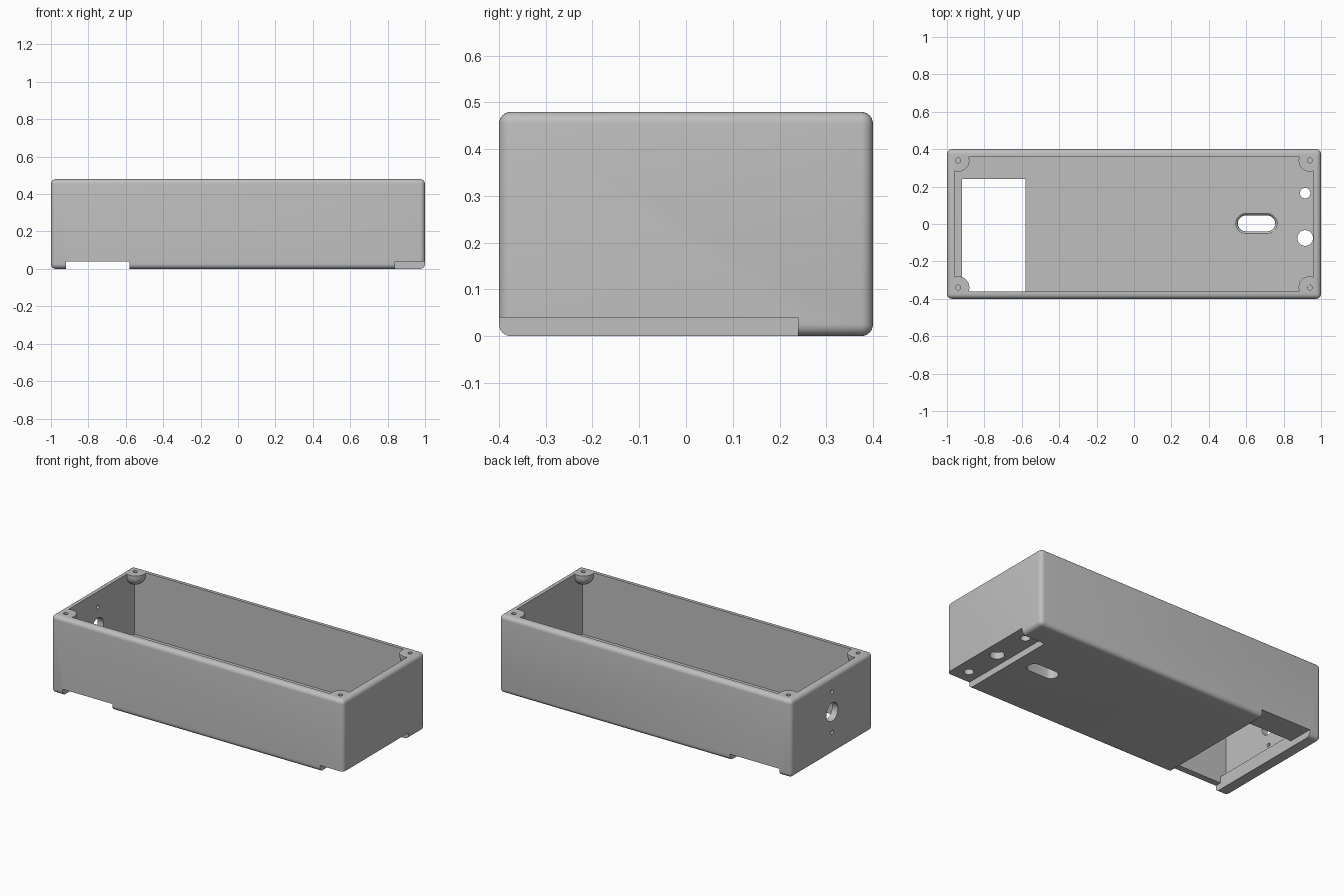
import bpy, bmesh, math
from mathutils import Matrix

if "Cube" in bpy.data.objects:
    bpy.data.objects.remove(bpy.data.objects["Cube"])

grey = bpy.data.materials.new("plain grey")
grey.use_nodes = True
grey.diffuse_color = (0.52, 0.52, 0.52, 1)
grey.node_tree.nodes["Principled BSDF"].inputs["Base Color"].default_value = grey.diffuse_color


def finish(name, bm):
    bmesh.ops.recalc_face_normals(bm, faces=bm.faces)
    mesh = bpy.data.meshes.new(name)
    bm.to_mesh(mesh)
    bm.free()
    mesh.materials.append(grey)
    obj = bpy.data.objects.new(name, mesh)
    bpy.context.collection.objects.link(obj)
    return obj


def box(name, low, high, fillet=0):
    """Box between two corners, optionally rounded except round the top."""
    bm = bmesh.new()
    bmesh.ops.create_cube(bm, size=1)
    for v in bm.verts:
        v.co = [high[i] if v.co[i] > 0 else low[i] for i in range(3)]
    if fillet:
        edges = [e for e in bm.edges if min(v.co.z for v in e.verts) < high[2]]
        bmesh.ops.bevel(bm, geom=edges, offset=fillet, segments=6,
                        profile=0.5, affect='EDGES', clamp_overlap=True)
    return finish(name, bm)


def rod(name, place, rings, half=0, matrix=Matrix(), steps=32):
    """Round (or, with half > 0, slot-shaped) solid from (height, radius) rings."""
    bm = bmesh.new()
    loops = []
    for z, r in rings:
        loop = []
        for i in range(steps):
            a = 2 * math.pi * (i + 0.5) / steps
            shift = math.copysign(half, math.cos(a))
            loop.append(bm.verts.new((r * math.cos(a) + shift, r * math.sin(a), z)))
        loops.append(loop)
    for a, b in zip(loops, loops[1:]):
        for i in range(steps):
            j = (i + 1) % steps
            bm.faces.new((a[i], a[j], b[j], b[i]))
    bm.faces.new(loops[0])
    bm.faces.new(loops[-1])
    bm.transform(Matrix.Translation(place) @ matrix)
    return finish(name, bm)


def cut(target, tool):
    mod = target.modifiers.new("cut", 'BOOLEAN')
    mod.operation = 'DIFFERENCE'
    mod.solver = 'EXACT'
    mod.object = tool
    bpy.context.view_layer.objects.active = target
    bpy.ops.object.modifier_apply(modifier=mod.name)
    bpy.data.objects.remove(tool)


corners = [(sx * 0.94, sy * 0.34) for sx in (-1, 1) for sy in (-1, 1)]

# Hollow of the case, leaving round-bottomed screw bosses in the corners
cavity = box("cavity", (-0.96, -0.36, 0.08), (0.96, 0.36, 0.55))
boss = [(0.465 - 0.06 * math.cos(t), 0.06 * math.sin(t))
        for t in (math.pi / 2 * (k + 0.1) / 8 for k in range(8))]
boss += [(0.465, 0.06), (0.7, 0.06)]
for x, y in corners:
    cut(cavity, rod("boss", (x, y, 0), boss))

# Outer shell
case = box("enclosure_body", (-1, -0.4, 0), (1, 0.4, 0.48), fillet=0.026)
cut(case, cavity)

# Groove and opening under one end, step under the other
cut(case, box("groove", (-0.92, -0.6, -0.1), (-0.58, 0.6, 0.04)))
cut(case, box("opening", (-0.92, -0.36, -0.1), (-0.58, 0.24, 0.12)))
cut(case, box("step", (0.84, -0.6, -0.1), (1.2, 0.24, 0.04)))

# Screw holes in the bosses
for x, y in corners:
    cut(case, rod("screw_hole", (x, y, 0), [(0.3, 0.013), (0.6, 0.013)]))

# Round holes in the stepped part of the floor
for y, r in ((0.165, 0.028), (-0.075, 0.042), (-0.315, 0.028)):
    cut(case, rod("floor_hole", (0.915, y, 0), [(-0.1, r), (0.15, r)]))

# Slot in the floor, flared at its inner edge
flare = [(-0.1, 0.042), (0.06, 0.042), (0.07, 0.044), (0.076, 0.048), (0.08, 0.054), (0.12, 0.054)]
cut(case, rod("floor_slot", (0.655, 0.003, 0), flare, half=0.058))

# Socket hole and its two screw holes through the end wall
side = Matrix.Rotation(math.pi / 2, 4, 'Y')
for z, r in ((0.26, 0.057), (0.385, 0.012), (0.135, 0.012)):
    cut(case, rod("end_hole", (-1, 0, z), [(-0.1, r), (0.1, r)], matrix=side))

bpy.ops.object.select_all(action='DESELECT')
case.select_set(True)
bpy.context.view_layer.objects.active = case
bpy.ops.object.shade_smooth_by_angle(angle=math.radians(30))
